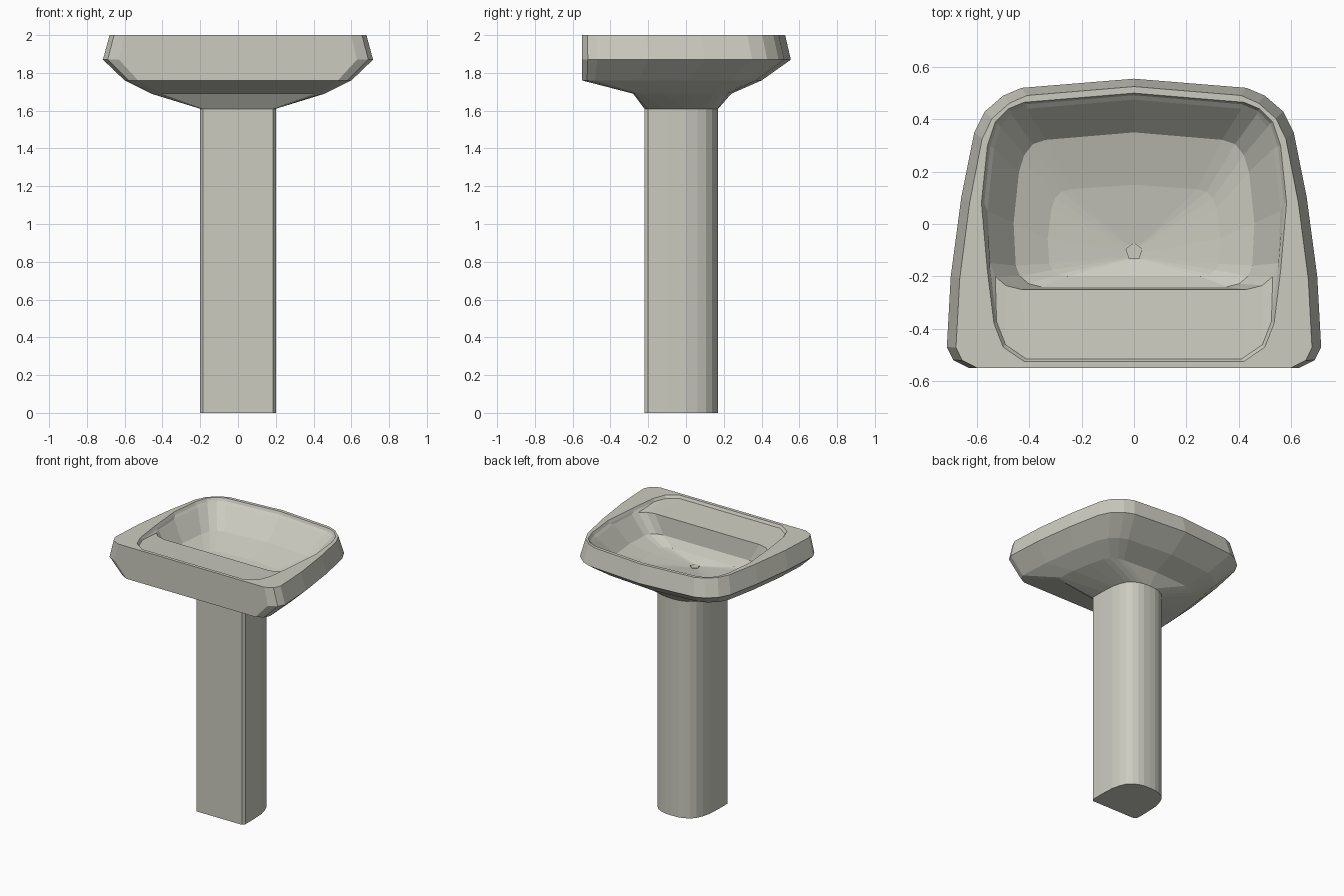
import bpy, bmesh

if "Cube" in bpy.data.objects:
    bpy.data.objects.remove(bpy.data.objects["Cube"])

# Half outlines (x >= 0), from the round side centre to the flat side corner
WIDE = [(0, .555), (.43, .52), (.50, .49), (.57, .43), (.61, .35),
        (.66, .10), (.70, -.20), (.715, -.47), (.69, -.52), (.63, -.55)]
COLUMN = [(0, .17), (.05, .168), (.09, .158), (.13, .137), (.16, .105),
          (.18, .06), (.195, 0), (.20, -.10), (.20, -.20), (.185, -.22)]
LIP = [(0, .50), (.42, .465), (.48, .44), (.53, .39), (.56, .30),
       (.583, .08), (.56, -.18), (.535, -.38), (.50, -.47), (.42, -.525)]
BOWL = [(0, .475), (.41, .44), (.47, .42), (.51, .37), (.535, .29),
        (.56, .05), (.55, -.15), (.53, -.20), (.49, -.235), (.43, -.25)]

ceramic = bpy.data.materials.new("warm grey ceramic")
ceramic.diffuse_color = (0.60, 0.60, 0.53, 1)
ceramic.use_nodes = True
ceramic.node_tree.nodes["Principled BSDF"].inputs["Base Color"].default_value = ceramic.diffuse_color


def fit(half, width, y0, y1):
    """Rescale a half outline to a given half width and y range."""
    w = max(p[0] for p in half)
    a, b = half[-1][1], half[0][1]
    return [(x * width / w, y0 + (y - a) * (y1 - y0) / (b - a)) for x, y in half]


def loft(name, sections):
    """Skin mirrored outlines placed at given heights and cap both ends."""
    bm = bmesh.new()
    rings = []
    for half, z in sections:
        pts = half + [(-x, y) for x, y in reversed(half[1:])]
        rings.append([bm.verts.new((x, y, z)) for x, y in pts])
    n = len(rings[0])
    for lo, hi in zip(rings, rings[1:]):
        for i in range(n):
            j = (i + 1) % n
            bm.faces.new((lo[i], lo[j], hi[j], hi[i]))
    bm.faces.new(rings[0])
    bm.faces.new(rings[-1])
    bmesh.ops.recalc_face_normals(bm, faces=bm.faces)
    mesh = bpy.data.meshes.new(name)
    bm.to_mesh(mesh)
    bm.free()
    mesh.materials.append(ceramic)
    obj = bpy.data.objects.new(name, mesh)
    bpy.context.collection.objects.link(obj)
    return obj


# Pedestal: straight column, flat front and rounded back
loft("pedestal", [(COLUMN, 0), (COLUMN, 1.61)])

# Basin: flared underside, outer wall, rim, recessed ledge and bowl
loft("basin", [
    (COLUMN, 1.61),
    (fit(WIDE, .46, -.28, .24), 1.69),
    (fit(WIDE, .60, -.55, .40), 1.76),
    (WIDE, 1.87),
    (fit(WIDE, .68, -.55, .525), 2.0),
    (LIP, 2.0),
    (fit(LIP, .572, -.515, .492), 1.98),
    (BOWL, 1.965),
    (fit(BOWL, .46, -.24, .35), 1.83),
    (fit(BOWL, .33, -.20, .15), 1.775),
    (fit(BOWL, .03, -.135, -.075), 1.74),
])

# Drain: small five-sided plug
bpy.ops.mesh.primitive_cylinder_add(vertices=5, radius=.034, depth=.008,
                                    location=(0, -.105, 1.742))
drain = bpy.context.object
drain.name = "drain"
drain.data.materials.append(ceramic)
